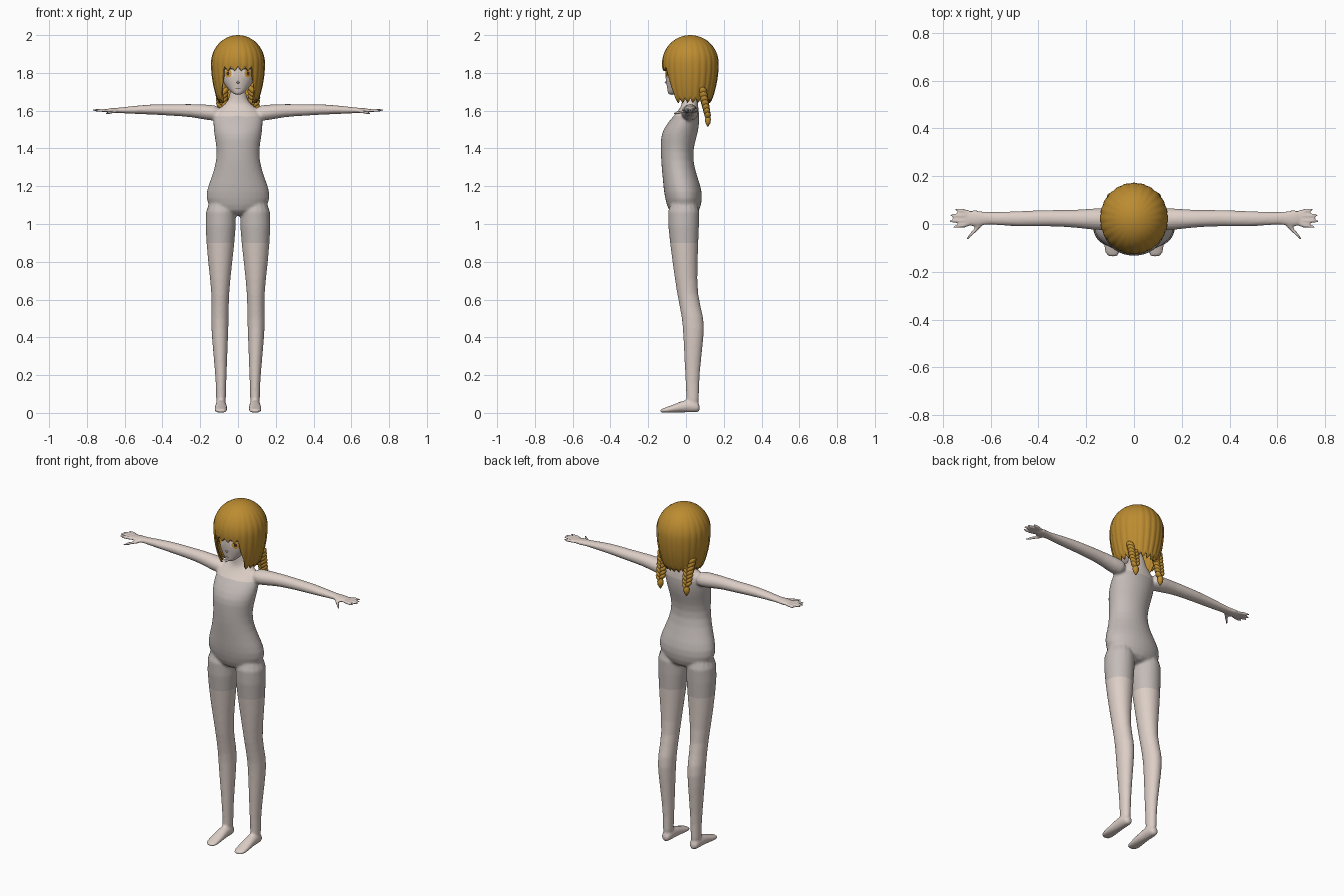
import bpy, bmesh, math
from mathutils import Vector

if "Cube" in bpy.data.objects:
    bpy.data.objects.remove(bpy.data.objects["Cube"])


def material(name, r, g, b):
    m = bpy.data.materials.new(name)
    m.use_nodes = True
    m.diffuse_color = (r, g, b, 1)
    m.node_tree.nodes["Principled BSDF"].inputs["Base Color"].default_value = (r, g, b, 1)
    return m


SKIN = material("skin", .72, .62, .57)
SUIT = material("plain bodysuit", .55, .5, .48)
HAIR = material("golden hair", .5, .26, .03)
IRIS = material("amber iris", .7, .35, .05)
WHITE = material("eye white", .85, .82, .8)
DARK = material("dark brown", .06, .03, .02)


def finish(name, bm, *mats):
    bmesh.ops.recalc_face_normals(bm, faces=bm.faces)
    me = bpy.data.meshes.new(name)
    bm.to_mesh(me)
    bm.free()
    for m in mats:
        me.materials.append(m)
    for p in me.polygons:
        p.use_smooth = True
    ob = bpy.data.objects.new(name, me)
    bpy.context.collection.objects.link(ob)
    return ob


def loft(bm, axis, rings, side=1, n=16):
    """Elliptical rings (position, centre a, centre b, radius a, radius b) along an axis."""
    loops = []
    for pos, ca, cb, ra, rb in rings:
        loop = []
        for i in range(n):
            t = math.tau * i / n
            co = [ca + ra * math.cos(t), cb + rb * math.sin(t)]
            co.insert("xyz".index(axis), pos)
            loop.append(bm.verts.new((co[0] * side, co[1], co[2])))
        loops.append(loop)
    for lo, hi in zip(loops, loops[1:]):
        for i in range(n):
            j = (i + 1) % n
            bm.faces.new((lo[i], lo[j], hi[j], hi[i]))
    bm.faces.new(loops[0])
    bm.faces.new(loops[-1])


# Torso, neck, arms, hands, legs and feet, merged into one smooth body
TORSO = [(1.04, 0, -.01, .1, .07), (1.1, 0, -.01, .17, .095), (1.17, 0, -.015, .175, .105),
         (1.24, 0, -.03, .145, .095), (1.34, 0, -.05, .113, .085), (1.42, 0, -.045, .118, .09),
         (1.48, 0, -.035, .13, .1), (1.54, 0, -.012, .135, .085), (1.59, 0, .01, .13, .06),
         (1.625, 0, .02, .085, .045), (1.65, 0, .022, .047, .042), (1.74, 0, .012, .042, .042)]
LEG = [(1.14, .09, -.01, .08, .09), (1, .091, -.015, .086, .085), (.8, .095, -.005, .066, .068),
       (.62, .093, .005, .044, .053), (.5, .096, .04, .048, .06), (.4, .096, .04, .044, .055),
       (.2, .09, .033, .03, .038), (.1, .09, .035, .026, .034), (.03, .09, .035, .028, .036)]
FOOT = [(.075, .09, .025, .02, .02), (.05, .09, .035, .03, .034), (0, .09, .038, .03, .036),
        (-.06, .09, .024, .035, .023), (-.11, .092, .014, .037, .014), (-.14, .088, .01, .024, .009)]
ARM = [(.09, .02, 1.585, .05, .045), (.16, .02, 1.59, .047, .042), (.25, .022, 1.602, .037, .035),
       (.35, .025, 1.603, .035, .031), (.45, .022, 1.607, .034, .028), (.55, .022, 1.604, .03, .022),
       (.62, .024, 1.602, .025, .015), (.66, .024, 1.6, .036, .014), (.7, .024, 1.6, .036, .012)]
THUMB = [(.63, .005, 1.598, .014, .012), (.67, -.03, 1.592, .013, .011),
         (.69, -.05, 1.588, .011, .009), (.705, -.072, 1.585, .006, .006)]
bm = bmesh.new()
loft(bm, "z", TORSO)
for side in (1, -1):
    loft(bm, "z", LEG, side)
    loft(bm, "y", FOOT, side)
    loft(bm, "x", ARM, side)
    loft(bm, "x", THUMB, side, 8)
    for k, tip in enumerate((.765, .78, .775, .755)):
        y = -.003 + k * .018
        spread = (k - 1.5) * .004
        loft(bm, "x", [(.68, y, 1.6, .01, .011), (.73, y + spread, 1.602, .01, .01),
                       (tip, y + 2 * spread, 1.604, .007, .007)], side, 8)
body = finish("body", bm, SKIN, SUIT)
body.modifiers.new("round", "SUBSURF").levels = 1
remesh = body.modifiers.new("merge", "REMESH")
remesh.mode, remesh.voxel_size = "VOXEL", .007
blend = body.modifiers.new("blend", "SMOOTH")
blend.factor, blend.iterations = .5, 5
merged = bpy.data.meshes.new_from_object(body.evaluated_get(bpy.context.evaluated_depsgraph_get()))
body.modifiers.clear()
body.data = merged
merged.materials.clear()
merged.materials.append(SKIN)
merged.materials.append(SUIT)
for p in merged.polygons:
    x, y, z = p.center
    p.material_index = int(.9 < z < 1.57 and (abs(x) < .13 or z < 1.48))
    p.use_smooth = True

# Head with a pointed chin and small nose
bm = bmesh.new()
loft(bm, "z", [(1.683, 0, -.075, .018, .02), (1.71, 0, -.048, .05, .05), (1.75, 0, -.03, .08, .076),
               (1.8, 0, -.01, .1, .102), (1.86, 0, .01, .11, .115), (1.94, 0, .02, .09, .1)], n=24)
head = finish("head", bm, SKIN)
head.modifiers.new("round", "SUBSURF").levels = 2
bm = bmesh.new()
bmesh.ops.create_cone(bm, segments=10, radius1=.011, radius2=.001, depth=.03, cap_ends=True)
for v in bm.verts:
    v.co = Vector((v.co.x, -.106 - v.co.z * .5, 1.75 + v.co.y))
finish("nose", bm, SKIN)


def face_plate(name, mat, x, z, w, h, lift):
    """Thin oval laid onto the front of the head."""
    bm = bmesh.new()
    bmesh.ops.create_grid(bm, x_segments=10, y_segments=10, size=1)
    for v in bm.verts:
        a, b = v.co.x, v.co.y
        v.co = Vector((x + w * a * math.sqrt(1 - b * b / 2), -.2, z + h * b * math.sqrt(1 - a * a / 2)))
    ob = finish(name, bm, mat)
    wrap = ob.modifiers.new("lay on face", "SHRINKWRAP")
    wrap.target, wrap.wrap_method, wrap.wrap_mode = head, "PROJECT", "ABOVE_SURFACE"
    wrap.use_project_y, wrap.offset = True, lift


for side, label in ((1, "left"), (-1, "right")):
    face_plate(label + "_eye_white", WHITE, side * .05, 1.797, .028, .023, .002)
    face_plate(label + "_iris", IRIS, side * .05, 1.797, .018, .022, .004)
    face_plate(label + "_pupil", DARK, side * .05, 1.797, .007, .01, .006)
    face_plate(label + "_upper_lash", DARK, side * .05, 1.821, .03, .004, .006)
face_plate("mouth", DARK, 0, 1.716, .013, .002, .002)

# Bobbed hair: fluted shell, with a short jagged fringe and longer sides
AROUND, DOWN = 144, 20
bm = bmesh.new()
grid = []
for i in range(AROUND):
    a = math.tau * i / AROUND
    front = min(a, math.tau - a)
    mix = min(max((front - .55) / .3, 0), 1)
    tooth = abs((i / 6) % 1 - .5)
    hem = 1.835 + (1.665 - 1.835) * mix - .05 * (.5 - tooth)
    column = []
    for j in range(1, DOWN + 1):
        s = j / DOWN
        if s < .6:
            z, r = 1.85 + .15 * math.cos(s / .6 * math.pi / 2), math.sin(s / .6 * math.pi / 2)
        else:
            z = 1.85 + (hem - 1.85) * (s - .6) / .4
            r = 1 - .25 * ((1.85 - z) / .2) ** 2
        r *= 1 - .035 * s * (1 - abs(math.cos(a * 12)))
        column.append(bm.verts.new((.143 * r * math.sin(a), .023 - .15 * r * math.cos(a), z)))
    grid.append(column)
crown = bm.verts.new((0, .023, 2))
for i in range(AROUND):
    left, right = grid[i], grid[(i + 1) % AROUND]
    bm.faces.new((crown, left[0], right[0]))
    for j in range(DOWN - 1):
        bm.faces.new((left[j], left[j + 1], right[j + 1], right[j]))
hair = finish("hair", bm, HAIR)
shell = hair.modifiers.new("thickness", "SOLIDIFY")
shell.thickness, shell.offset = .008, -1

# Two plaits of overlapping beads, each with a loose tuft
for side, label in ((1, "left"), (-1, "right")):
    bm = bmesh.new()
    for k in range(14):
        s = k / 13
        size = .025 - .008 * s
        bead = bmesh.ops.create_uvsphere(bm, u_segments=12, v_segments=8, radius=size)["verts"]
        for v in bead:
            v.co.z = v.co.z * .85 + v.co.x * (.6 if k % 2 else -.6)
            v.co += Vector((side * .085 + (.011 if k % 2 else -.011), .085 + .03 * s, 1.71 - .135 * s))
    loft(bm, "z", [(1.58, side * .085, .115, .008, .008), (1.555, side * .085, .116, .018, .017),
                   (1.535, side * .085, .116, .015, .014), (1.515, side * .085, .116, .003, .003)], n=10)
    finish(label + "_plait", bm, HAIR)
